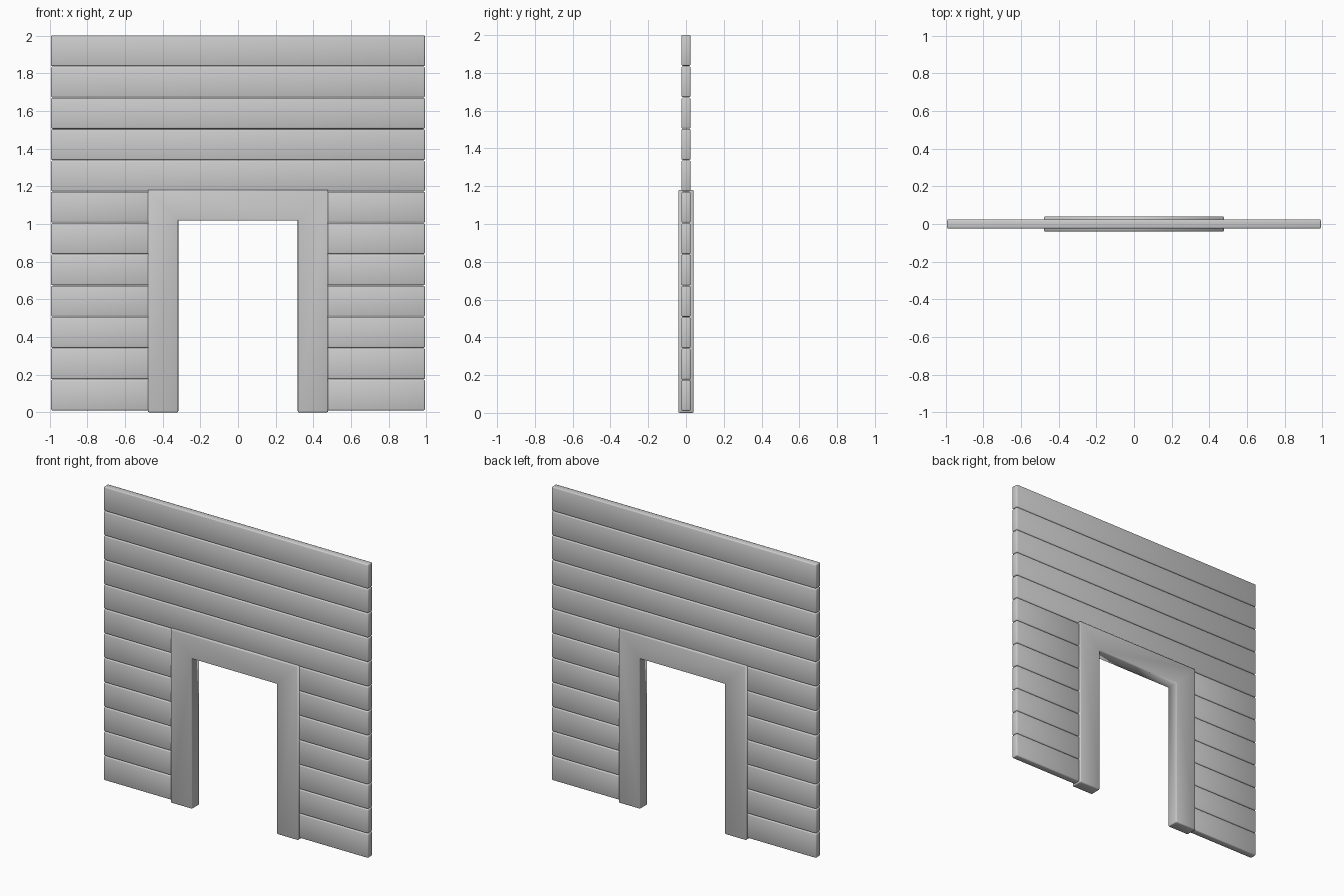
import bpy, bmesh

if "Cube" in bpy.data.objects:
    bpy.data.objects.remove(bpy.data.objects["Cube"])

PITCH, BOARD_H, Z0 = 0.1661, 0.1635, 0.0105


def finish(bm, name):
    bmesh.ops.recalc_face_normals(bm, faces=bm.faces)
    for f in bm.faces:
        f.smooth = True
    mesh = bpy.data.meshes.new(name)
    bm.to_mesh(mesh)
    bm.free()
    obj = bpy.data.objects.new(name, mesh)
    bpy.context.collection.objects.link(obj)
    return obj


def board(name, x0, x1, z0):
    # Horizontal board with softened edges
    bm = bmesh.new()
    bmesh.ops.create_cube(bm, size=1)
    for v in bm.verts:
        v.co.x = x0 if v.co.x < 0 else x1
        v.co.y *= 0.048
        v.co.z = z0 if v.co.z < 0 else z0 + BOARD_H
    bmesh.ops.bevel(bm, geom=bm.edges[:], offset=0.007, segments=2,
                    profile=0.5, affect='EDGES')
    return finish(bm, name)


# Wall: seven split rows beside the doorway, five full rows above
for i in range(12):
    z = Z0 + i * PITCH
    if i < 7:
        board(f"left_board_{i + 1}", -0.992, -0.42, z)
        board(f"right_board_{i + 1}", 0.42, 0.992, z)
    else:
        board(f"upper_board_{i + 1}", -0.992, 0.992, z)

# Door frame: mitred jambs and lintel, thicker than the wall
XO, XI, ZO, ZI, T = 0.478, 0.317, 1.18, 1.018, 0.04
bm = bmesh.new()
outer = [(-XO, 0), (-XO, ZO), (XO, ZO), (XO, 0)]
inner = [(-XI, 0), (-XI, ZI), (XI, ZI), (XI, 0)]
vo = [bm.verts.new((x, -T, z)) for x, z in outer]
vi = [bm.verts.new((x, -T, z)) for x, z in inner]
faces = [bm.faces.new((vo[k], vo[k + 1], vi[k + 1], vi[k])) for k in range(3)]
ext = bmesh.ops.extrude_face_region(bm, geom=faces, use_keep_orig=True)
for g in ext["geom"]:
    if isinstance(g, bmesh.types.BMVert):
        g.co.y = T
bmesh.ops.recalc_face_normals(bm, faces=bm.faces)


def is_long_edge(e):
    # Every sharp edge except the through-thickness ones at the mitres
    a, b = e.verts
    across = abs(a.co.y - b.co.y) > 0.01
    return e.calc_face_angle(0) > 0.5 and not (across and a.co.z > 0.5)


bmesh.ops.bevel(bm, geom=[e for e in bm.edges if is_long_edge(e)],
                offset=0.007, segments=2, profile=0.5, affect='EDGES')
finish(bm, "door_frame")
